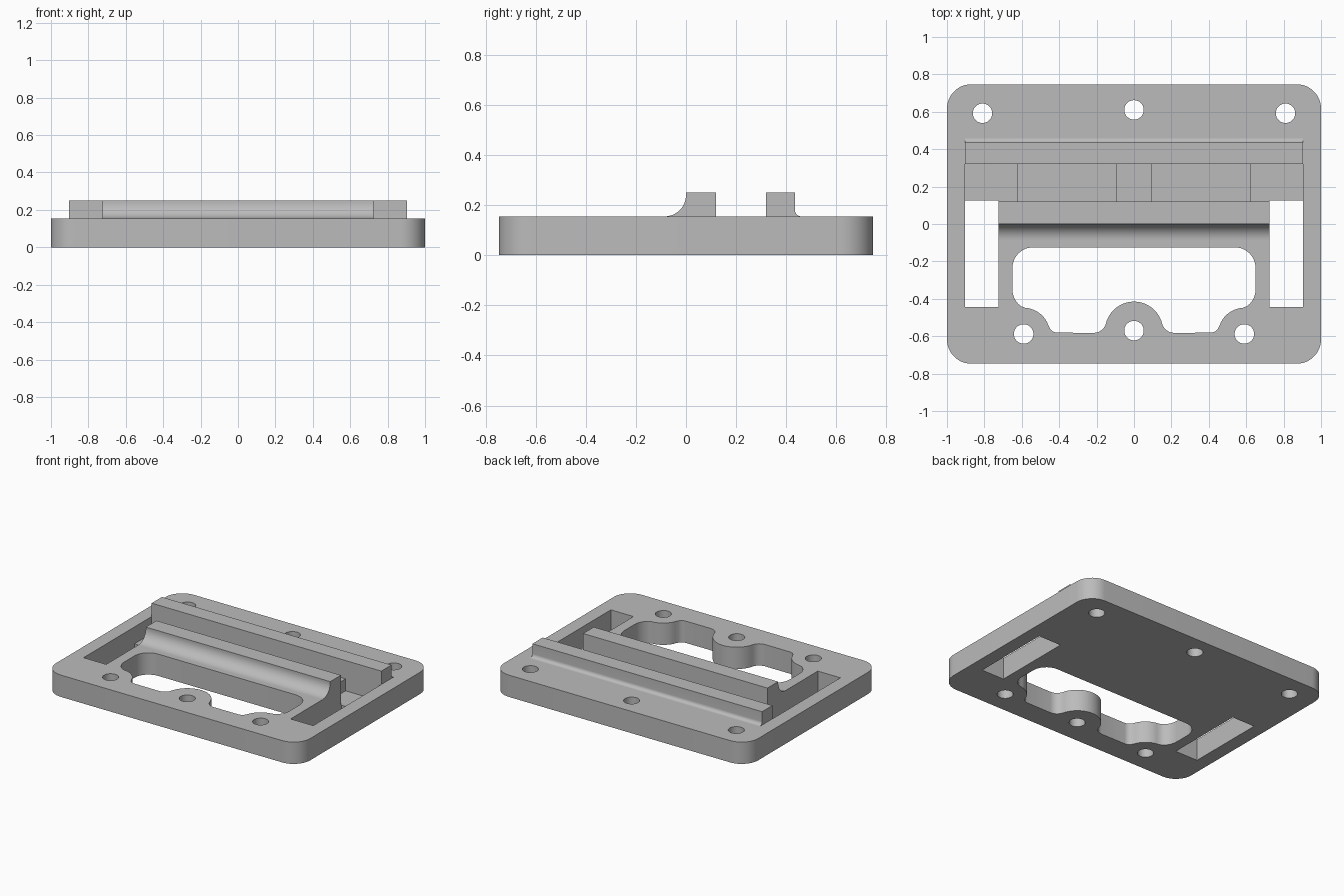
import bpy, bmesh
from math import radians, cos, sin
from mathutils import Vector

if "Cube" in bpy.data.objects:
    bpy.data.objects.remove(bpy.data.objects["Cube"], do_unlink=True)

grey = bpy.data.materials.new("plain_grey")
grey.use_nodes = True
colour = (0.5, 0.5, 0.5, 1)
grey.diffuse_color = colour
grey.node_tree.nodes["Principled BSDF"].inputs["Base Color"].default_value = colour

TOP, RIB_TOP, FLOOR, PAD_TOP = 0.155, 0.25, 0.035, 0.12


def arc(cx, cy, r, a0, a1, n=12):
    return [(cx + r * cos(radians(a0 + (a1 - a0) * i / n)),
             cy + r * sin(radians(a0 + (a1 - a0) * i / n))) for i in range(n + 1)]


def rect(x0, x1, y0, y1):
    return [(x0, y0), (x1, y0), (x1, y1), (x0, y1)]


def prism(name, profile, lo, hi, axis="z"):
    """Extrude a closed profile along z (profile is x, y) or x (profile is y, z)."""
    bm = bmesh.new()
    place = (lambda p: (p[0], p[1], lo)) if axis == "z" else (lambda p: (lo, p[0], p[1]))
    face = bm.faces.new([bm.verts.new(place(p)) for p in profile])
    ext = bmesh.ops.extrude_face_region(bm, geom=[face])
    step = Vector((0, 0, hi - lo)) if axis == "z" else Vector((hi - lo, 0, 0))
    bmesh.ops.translate(bm, vec=step,
                        verts=[v for v in ext["geom"] if isinstance(v, bmesh.types.BMVert)])
    bmesh.ops.recalc_face_normals(bm, faces=bm.faces)
    mesh = bpy.data.meshes.new(name)
    bm.to_mesh(mesh)
    bm.free()
    mesh.materials.append(grey)
    obj = bpy.data.objects.new(name, mesh)
    bpy.context.collection.objects.link(obj)
    return obj


def cut(target, cutter):
    mod = target.modifiers.new("cut", "BOOLEAN")
    mod.operation, mod.solver, mod.object = "DIFFERENCE", "EXACT", cutter
    bpy.context.view_layer.objects.active = target
    bpy.ops.object.modifier_apply(modifier=mod.name)
    bpy.data.objects.remove(cutter, do_unlink=True)


def smooth(obj):
    bpy.ops.object.select_all(action="DESELECT")
    obj.select_set(True)
    bpy.context.view_layer.objects.active = obj
    bpy.ops.object.shade_smooth_by_angle(angle=radians(30))


# Rounded base plate
r, hx, hy = 0.13, 1.0, 0.747
outline = []
for i, (sx, sy) in enumerate([(1, 1), (-1, 1), (-1, -1), (1, -1)]):
    outline += arc(sx * (hx - r), sy * (hy - r), r, 90 * i, 90 * i + 90)
plate = prism("base_plate", outline, 0, TOP)

# Large opening that curves around the front screw bosses
half = (arc(-0.54, -0.235, 0.11, 90, 180)
        + arc(-0.54, -0.35, 0.11, 180, 235)
        + arc(-0.59, -0.588, 0.14, 86, 18)
        + arc(-0.41, -0.535, 0.046, 200, 270, 6)
        + arc(-0.215, -0.515, 0.067, 270, 340, 6)
        + arc(0, -0.57, 0.155, 160, 90))
opening = half + [(-x, y) for x, y in reversed(half[:-1])]
cut(plate, prism("opening_cutter", opening, -0.1, 0.4))

# Channel between the ribs and the through slots at each side
cut(plate, prism("channel_cutter", rect(-0.903, 0.903, 0.12, 0.32), FLOOR, 0.4))
for s in (-1, 1):
    x0, x1 = sorted((s * 0.725, s * 0.903))
    cut(plate, prism("slot_cutter", rect(x0, x1, -0.445, 0.126), -0.1, 0.4))

# Screw holes
for x, y in [(-0.81, 0.592), (0, 0.61), (0.81, 0.592),
             (-0.59, -0.588), (0, -0.57), (0.59, -0.588)]:
    cut(plate, prism("hole_cutter", arc(x, y, 0.052, 0, 352.5, 47), -0.1, 0.4))
smooth(plate)

# Raised pads on the channel floor
for side, s in (("left", 1), ("right", -1)):
    x0, x1 = sorted((s * 0.093, s * 0.622))
    prism(side + "_channel_pad", rect(x0, x1, 0.12, 0.32), FLOOR, PAD_TOP)

# Front rib with a concave front foot
front = [(0.12, TOP), (0.12, RIB_TOP), (0, RIB_TOP)] + arc(-0.085, TOP + 0.085, 0.085, 0, -90, 16)
smooth(prism("front_rib", front, -0.725, 0.725, "x"))

# Rear rib with a small concave rear foot
rear = [(0.32, TOP), (0.32, RIB_TOP), (0.435, RIB_TOP)] + arc(0.46, TOP + 0.025, 0.025, 180, 270, 8)
smooth(prism("rear_rib", rear, -0.903, 0.903, "x"))
